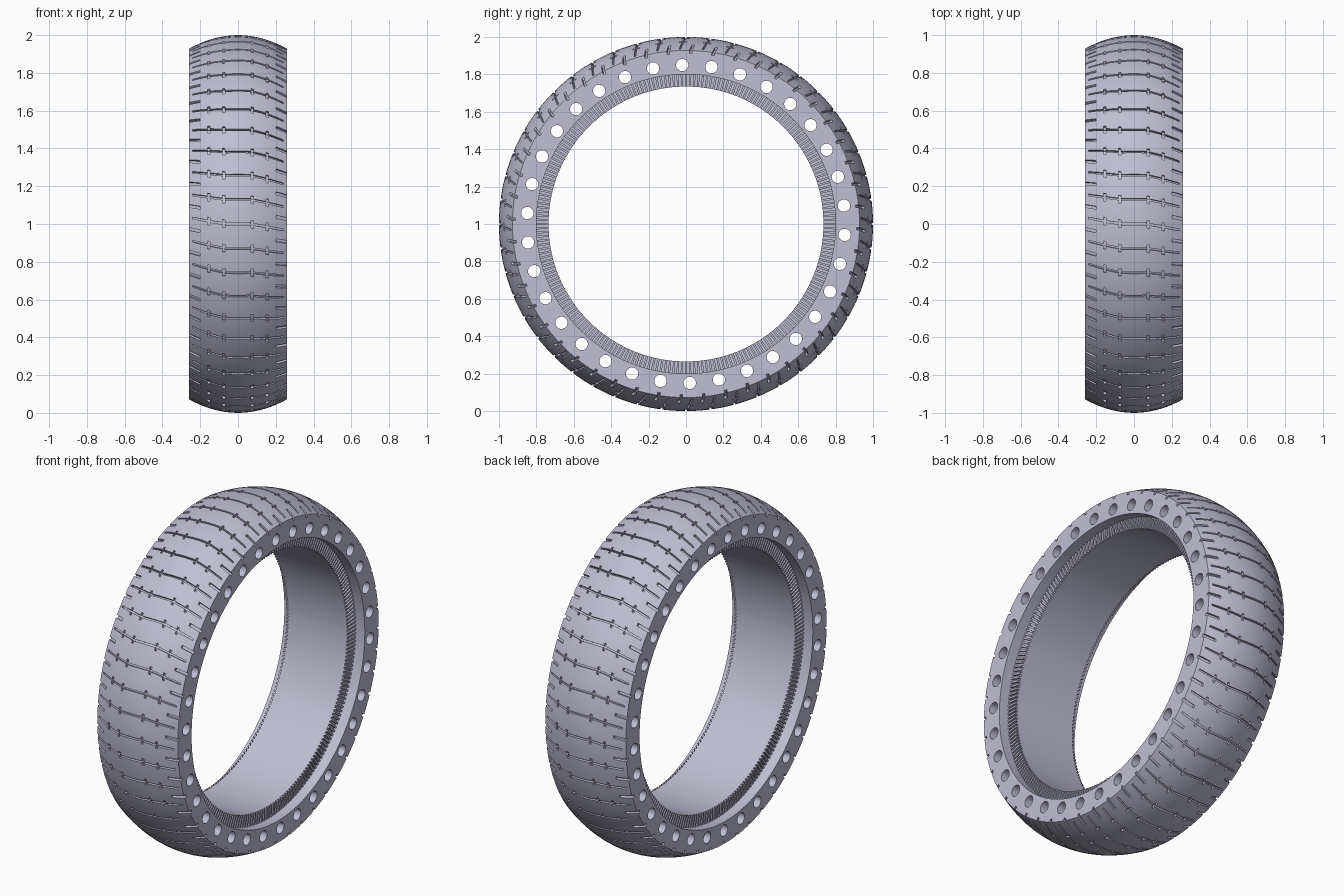
import bpy, bmesh, math

if "Cube" in bpy.data.objects:
    bpy.data.objects.remove(bpy.data.objects["Cube"], do_unlink=True)

HALF = 0.26        # half width of the tyre
SIDE = 0.80        # inner radius of the sidewall
BORE = 0.735       # inner radius of the tyre
FLANGE = 0.19      # half width of the recessed flange
TREADS = 48
HOLES = 34
RIBS = 220


def crown(x):
    """Tread radius across the width."""
    return 1.0 - 0.072 * (min(abs(x), 0.28) / HALF) ** 2


def slant(x):
    """Angular drift of a groove towards the shoulders."""
    t = max(0.0, abs(x) - 0.06) / 0.2
    return -math.copysign(0.038 * t ** 1.2, x)


def polar(x, r, a):
    return (x, -r * math.cos(a), 1.0 + r * math.sin(a))


rubber = bpy.data.materials.new("lavender_grey")
rubber.use_nodes = True
rubber.diffuse_color = (0.52, 0.52, 0.66, 1)
rubber.node_tree.nodes["Principled BSDF"].inputs["Base Color"].default_value = (0.52, 0.52, 0.66, 1)


def finish(bm, name):
    bmesh.ops.recalc_face_normals(bm, faces=bm.faces)
    me = bpy.data.meshes.new(name)
    bm.to_mesh(me)
    bm.free()
    ob = bpy.data.objects.new(name, me)
    bpy.context.collection.objects.link(ob)
    me.materials.append(rubber)
    return ob


def loft(bm, rings, closed=False):
    """Skin a list of equal point rings, capping the ends if open."""
    vs = [[bm.verts.new(p) for p in ring] for ring in rings]
    n = len(vs[0])
    for i in range(len(vs) if closed else len(vs) - 1):
        a, b = vs[i], vs[(i + 1) % len(vs)]
        for j in range(n):
            k = (j + 1) % n
            bm.faces.new((a[j], a[k], b[k], b[j]))
    if not closed:
        bm.faces.new(vs[0])
        bm.faces.new(vs[-1])


def groove(bm, x0, x1, angle, width, depth, steps):
    """Slot that follows the crown and the slant."""
    rings = []
    for i in range(steps + 1):
        x = x0 + (x1 - x0) * i / steps
        a, h = angle + slant(x), width / 2
        lo, hi = crown(x) - depth, crown(x) + 0.03
        rings.append([polar(x, lo, a - h), polar(x, lo, a + h),
                      polar(x, hi, a + h), polar(x, hi, a - h)])
    loft(bm, rings)


def cut(target, bm, name):
    """Subtract a cutter mesh and discard it."""
    cutter = finish(bm, name)
    cutter.hide_render = True
    mod = target.modifiers.new(name, 'BOOLEAN')
    mod.operation = 'DIFFERENCE'
    mod.solver = 'EXACT'
    mod.object = cutter
    bpy.ops.object.select_all(action='DESELECT')
    bpy.context.view_layer.objects.active = target
    target.select_set(True)
    bpy.ops.object.modifier_apply(modifier=name)
    bpy.data.objects.remove(cutter, do_unlink=True)


# Tyre body, a closed profile turned about the x axis
profile = [(x, crown(x)) for x in (HALF * i / 8 for i in range(-8, 9))]
profile += [(HALF, SIDE), (FLANGE, SIDE), (FLANGE, BORE),
            (-FLANGE, BORE), (-FLANGE, SIDE), (-HALF, SIDE)]
bm = bmesh.new()
SEG = 192
loft(bm, [[polar(x, r, math.tau * (s + 0.5) / SEG) for x, r in profile]
          for s in range(SEG)], closed=True)
tyre = finish(bm, "tyre_body")

# Long wavy grooves and short shoulder grooves
pitch = math.tau / TREADS
bm = bmesh.new()
for i in range(TREADS):
    groove(bm, -0.242, 0.242, i * pitch, 0.010, 0.016, 16)
    for s in (-1, 1):
        groove(bm, s * 0.2, s * 0.275, (i + 0.5) * pitch, 0.016, 0.016, 3)
cut(tyre, bm, "groove_cutter")

# Small slots crossing each long groove
bm = bmesh.new()
for i in range(TREADS):
    for x in (-0.155, -0.075, 0.075, 0.155):
        groove(bm, x - 0.006, x + 0.006, i * pitch, 0.042, 0.0145, 1)
cut(tyre, bm, "slot_cutter")

# Ring of holes right through the sidewalls
bm = bmesh.new()
for i in range(HOLES):
    a = math.radians(6.65) + math.tau * i / HOLES
    cy, cz = 0.85 * math.cos(a), 1.0 + 0.85 * math.sin(a)
    loft(bm, [[(x, cy + 0.033 * math.cos(t), cz + 0.033 * math.sin(t))
               for t in (math.tau * k / 24 for k in range(24))]
              for x in (-0.3, 0.3)])
cut(tyre, bm, "hole_cutter")

# Fine radial ribs on both recessed flanges
bm = bmesh.new()
for i in range(RIBS):
    a, h = math.tau * i / RIBS, math.pi / RIBS / 2
    for s in (-1, 1):
        loft(bm, [[polar(s * x, BORE, a - h), polar(s * x, BORE, a + h),
                   polar(s * x, SIDE, a + h), polar(s * x, SIDE, a - h)]
                  for x in (FLANGE - 0.005, FLANGE + 0.012)])
finish(bm, "flange_ribs")

# Smooth the tread and bore, keep the cut edges crisp
bpy.ops.object.select_all(action='DESELECT')
bpy.context.view_layer.objects.active = tyre
tyre.select_set(True)
bpy.ops.object.shade_smooth_by_angle(angle=math.radians(30))
